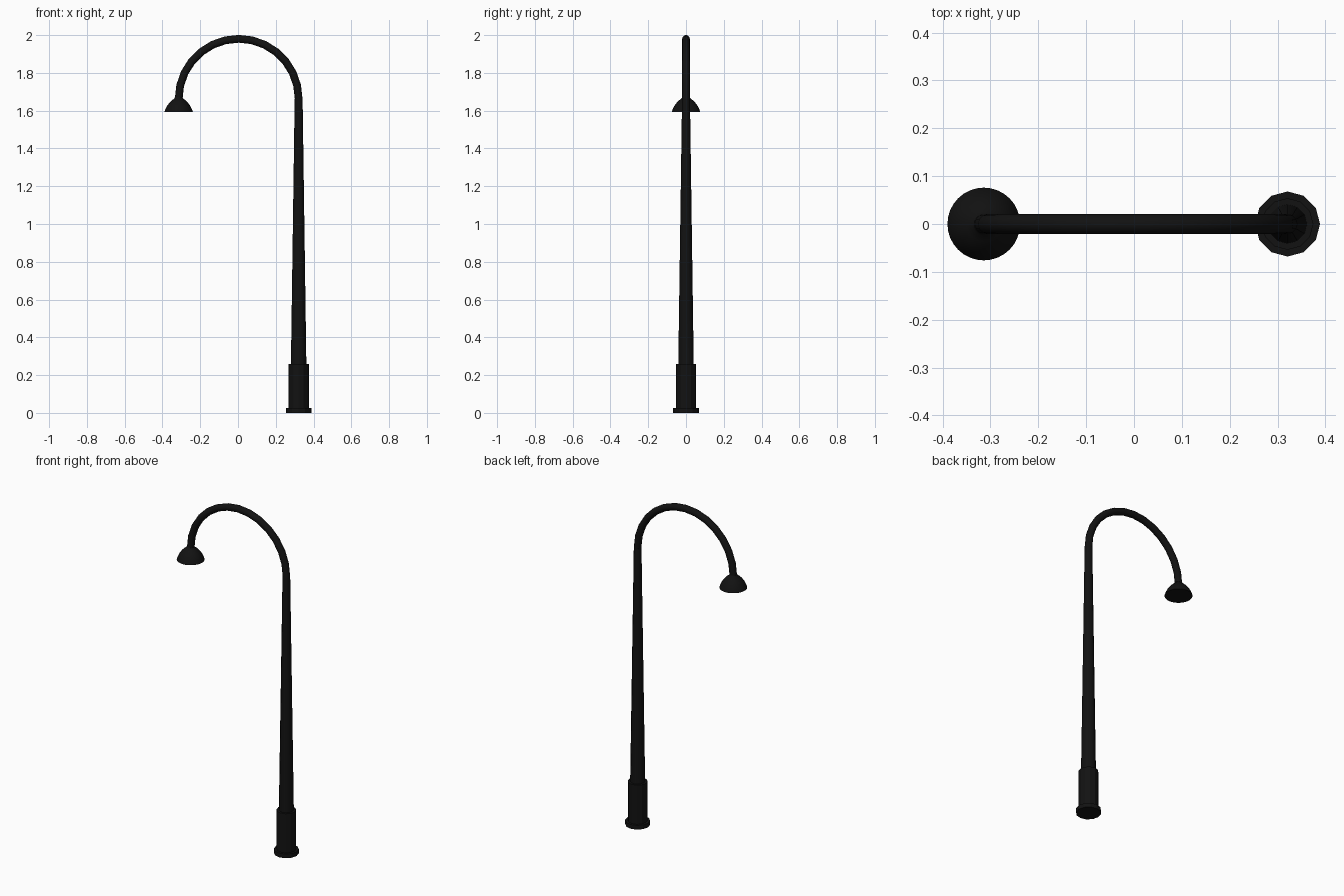
import bpy, bmesh, math
from mathutils import Vector

if "Cube" in bpy.data.objects:
    bpy.data.objects.remove(bpy.data.objects["Cube"])

POLE_X, LAMP_X = 0.321, -0.314
ARC_R = (POLE_X - LAMP_X) / 2
ARC_X = (POLE_X + LAMP_X) / 2
ARC_Z = 1.663

black = bpy.data.materials.new("black_metal")
black.diffuse_color = (0.006, 0.006, 0.006, 1)
black.use_nodes = True
black.node_tree.nodes["Principled BSDF"].inputs["Base Color"].default_value = black.diffuse_color


def finish(name, bm, angle):
    bmesh.ops.recalc_face_normals(bm, faces=bm.faces)
    mesh = bpy.data.meshes.new(name)
    bm.to_mesh(mesh)
    bm.free()
    mesh.materials.append(black)
    obj = bpy.data.objects.new(name, mesh)
    bpy.context.collection.objects.link(obj)
    bpy.ops.object.select_all(action='DESELECT')
    obj.select_set(True)
    bpy.context.view_layer.objects.active = obj
    if angle:
        bpy.ops.object.shade_smooth_by_angle(angle=math.radians(angle))
    return obj


def loft(name, frames, sides, angle=0):
    """Skin rings given as (centre, in-plane axis, radius); y is the other axis."""
    bm = bmesh.new()
    rings = []
    for centre, axis, r in frames:
        ring = []
        for i in range(sides):
            a = 2 * math.pi * i / sides
            ring.append(bm.verts.new(centre + axis * (r * math.cos(a))
                                     + Vector((0, r * math.sin(a), 0))))
        rings.append(ring)
    for lo, hi in zip(rings, rings[1:]):
        for i in range(sides):
            j = (i + 1) % sides
            bm.faces.new((lo[i], lo[j], hi[j], hi[i]))
    bm.faces.new(rings[0])
    bm.faces.new(rings[-1])
    return finish(name, bm, angle)


def turned(name, x, profile, sides, angle=0):
    return loft(name, [(Vector((x, 0, z)), Vector((1, 0, 0)), r) for r, z in profile],
                sides, angle)


# Base flange, sleeve and tapered pole
turned("base_flange", POLE_X, [(0.068, 0), (0.068, 0.025)], 12)
turned("base_sleeve", POLE_X, [(0.054, 0.02), (0.054, 0.26)], 12)
turned("pole", POLE_X, [(0.041, 0.25), (0.021, ARC_Z)], 12, 35)

# Half-circle arm
STEPS = 14
arm = []
for i in range(STEPS + 1):
    a = math.pi * i / STEPS
    out = Vector((math.cos(a), 0, math.sin(a)))
    arm.append((Vector((ARC_X, 0, ARC_Z)) + out * ARC_R, out, 0.0205))
loft("curved_arm", arm, 12, 35)

# Domed lamp shade
shade = [(0.076, 1.592), (0.070, 1.608), (0.061, 1.626), (0.050, 1.641),
         (0.036, 1.655), (0.024, 1.664), (0.020, 1.672)]
turned("lamp_shade", LAMP_X, shade, 32, 40)
